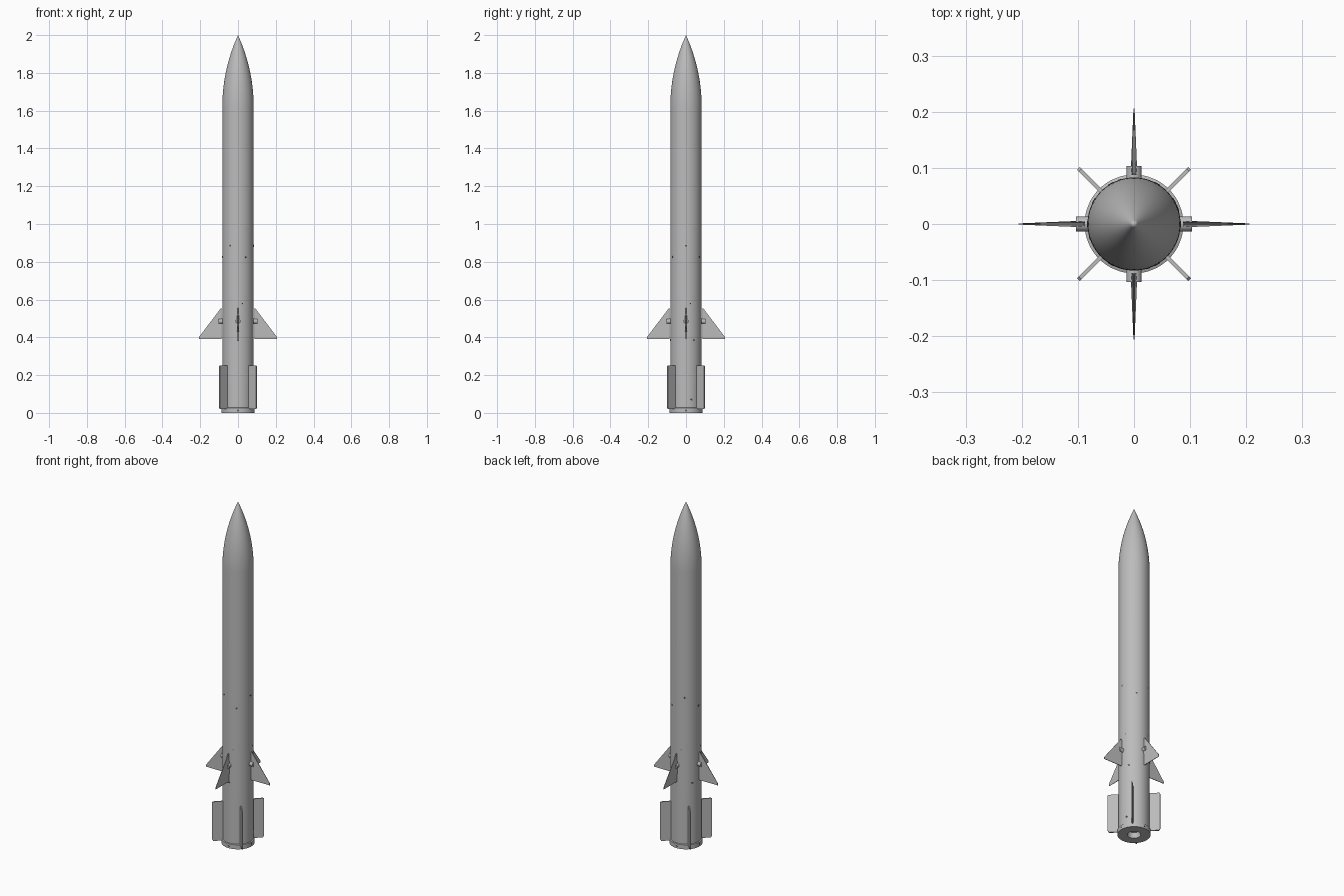
import bpy, bmesh, math
from mathutils import Matrix, Vector

if "Cube" in bpy.data.objects:
    bpy.data.objects.remove(bpy.data.objects["Cube"])

R = 0.083          # body radius
NOSE_Z = 1.62      # start of the nose


def material(name, value):
    m = bpy.data.materials.new(name)
    m.use_nodes = True
    m.diffuse_color = (value, value, value, 1)
    m.node_tree.nodes["Principled BSDF"].inputs["Base Color"].default_value = (value, value, value, 1)
    return m


GREY = material("light grey", 0.5)
DARK = material("dark grey", 0.1)


def add_object(name, bm, mat, smooth=True):
    bmesh.ops.recalc_face_normals(bm, faces=bm.faces)
    mesh = bpy.data.meshes.new(name)
    bm.to_mesh(mesh)
    bm.free()
    mesh.materials.append(mat)
    ob = bpy.data.objects.new(name, mesh)
    bpy.context.collection.objects.link(ob)
    if smooth:
        bpy.ops.object.select_all(action="DESELECT")
        ob.select_set(True)
        bpy.context.view_layer.objects.active = ob
        bpy.ops.object.shade_smooth_by_angle(angle=math.radians(30))
    return ob


def lathe(name, profile, mat, sides=64):
    bm = bmesh.new()
    verts = [bm.verts.new((r, 0, z)) for r, z in profile]
    edges = [bm.edges.new(pair) for pair in zip(verts, verts[1:])]
    bmesh.ops.spin(bm, geom=verts + edges, cent=(0, 0, 0), axis=(0, 0, 1),
                   angle=math.tau, steps=sides)
    bmesh.ops.remove_doubles(bm, verts=bm.verts, dist=1e-5)
    return add_object(name, bm, mat)


def radial_pin(name, angle, z, radius, r0, r1, mat, sides=12):
    bm = bmesh.new()
    turn = Matrix.Rotation(math.radians(angle), 4, "Z")
    place = turn @ Matrix.Translation(((r0 + r1) / 2, 0, z)) @ Matrix.Rotation(math.pi / 2, 4, "Y")
    bmesh.ops.create_cone(bm, cap_ends=True, segments=sides, radius1=radius,
                          radius2=radius, depth=r1 - r0, matrix=place)
    return add_object(name, bm, mat)


def fin(name, angle, outline, mat):
    # outline: (distance from axis, height, half thickness)
    bm = bmesh.new()
    sides = [[bm.verts.new((r, s * t, z)) for r, z, t in outline] for s in (-1, 1)]
    for loop in sides:
        bm.faces.new(loop)
    n = len(outline)
    for i in range(n):
        j = (i + 1) % n
        bm.faces.new((sides[0][i], sides[0][j], sides[1][j], sides[1][i]))
    bm.transform(Matrix.Rotation(math.radians(angle), 4, "Z"))
    return add_object(name, bm, mat, smooth=False)


# Body with curved nose
length = 2 - NOSE_Z
rho = (R * R + length * length) / (2 * R)
nose = []
for i in range(25):
    h = length * i / 24
    nose.append((max(0, math.sqrt(rho * rho - h * h) + R - rho), NOSE_Z + h))
lathe("body", [(R, 0.01)] + nose, GREY)

# Tail ring with open exhaust
lathe("tail_ring", [(R, 0.028), (0.088, 0.026), (0.088, 0.0), (0.036, 0.0)], GREY)
lathe("exhaust", [(0.036, 0.0), (0.03, 0.03), (0.0, 0.03)], GREY)

# Steering fins on pivots
for side, angle in (("left", 0), ("back", 90), ("right", 180), ("front", 270)):
    fin(side + "_steering_fin", angle,
        [(0.087, 0.39, 0.002), (0.206, 0.39, 0.001), (0.206, 0.402, 0.001),
         (0.09, 0.555, 0.002), (0.087, 0.555, 0.002), (0.087, 0.475, 0.006)], GREY)
    radial_pin(side + "_fin_pivot", angle, 0.485, 0.0135, 0.078, 0.103, GREY, 20)
    radial_pin(side + "_ring_bolt", angle, 0.013, 0.005, 0.084, 0.0885, DARK)
    radial_pin(side + "_upper_stud", angle + 17, 0.58, 0.003, 0.08, 0.0835, DARK)

# Fixed tail fins on the diagonals
for side, angle in (("back_left", 45), ("back_right", 135), ("front_right", 225), ("front_left", 315)):
    fin(side + "_tail_fin", angle,
        [(0.078, 0.02, 0.0035), (0.134, 0.02, 0.0035), (0.14, 0.03, 0.0035),
         (0.14, 0.246, 0.0035), (0.136, 0.25, 0.0035), (0.078, 0.25, 0.0035)], GREY)

# Small studs in rings of three
for row, (z, start) in enumerate(((0.885, 0), (0.825, 60), (0.385, 30))):
    for k in range(3):
        radial_pin(f"body_stud_{row}_{k}", start + 120 * k, z, 0.0055, 0.08, 0.0837, DARK)
radial_pin("tail_stud", 21, 0.07, 0.0055, 0.08, 0.0837, DARK)
